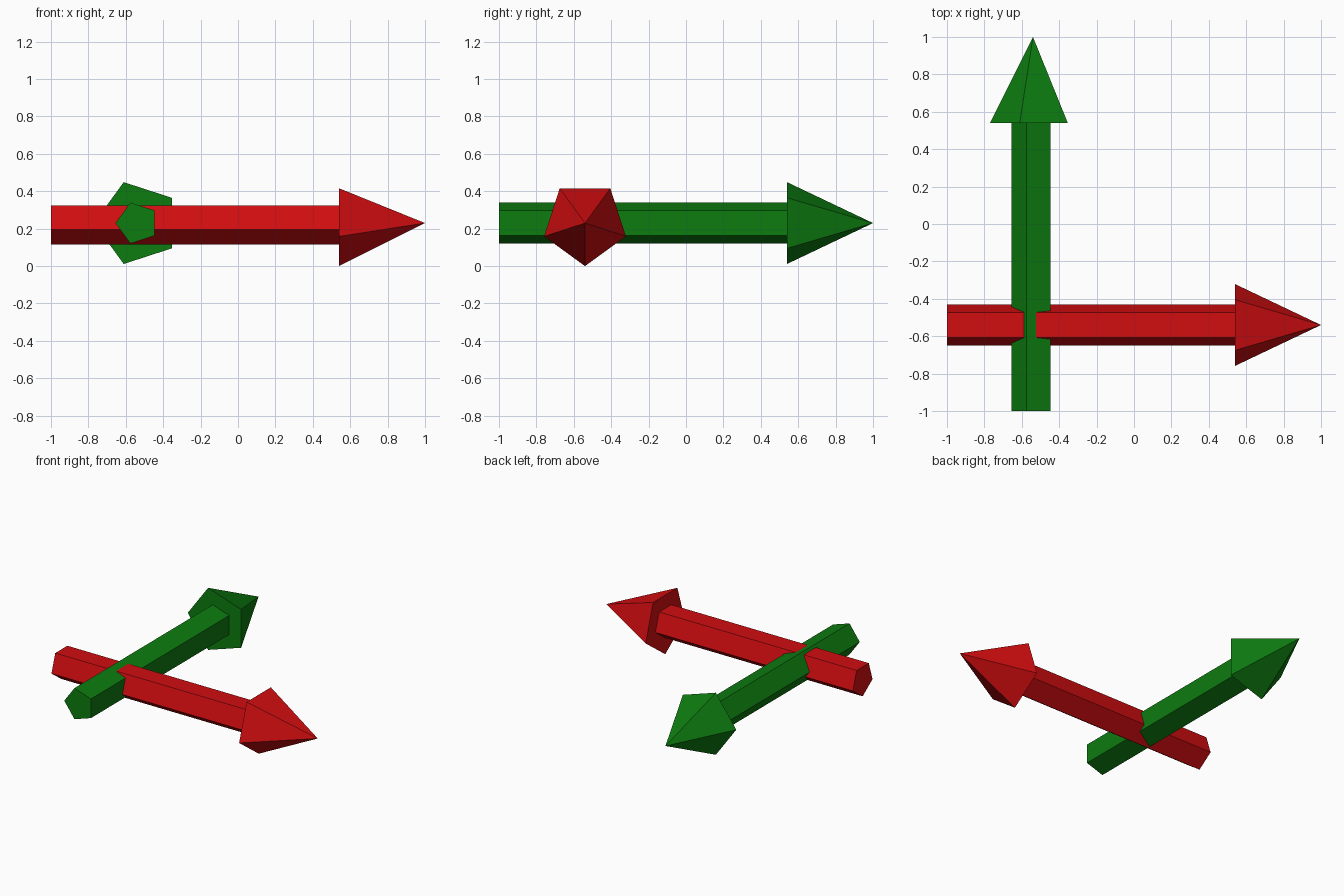
import bpy, bmesh, math
from mathutils import Vector

if "Cube" in bpy.data.objects:
    bpy.data.objects.remove(bpy.data.objects["Cube"])

SIDES = 5
CROSS = Vector((-0.54, -0.54, 0.23))   # point where both arrow axes meet
TAIL, NECK, TIP = -1.0, 0.54, 1.0      # positions along each arrow
SHAFT_R, HEAD_R = 0.115, 0.23


def make_material(name, rgb):
    mat = bpy.data.materials.new(name)
    mat.diffuse_color = (*rgb, 1.0)
    mat.use_nodes = True
    mat.node_tree.nodes["Principled BSDF"].inputs["Base Color"].default_value = mat.diffuse_color
    return mat


def ring(bm, axis, pos, radius, start):
    """Pentagon around the arrow axis (0 = x, 1 = y)."""
    verts = []
    for i in range(SIDES):
        a = start + 2 * math.pi * i / SIDES
        p = CROSS.copy()
        p[axis] = pos
        p[1 - axis] += radius * math.cos(a)
        p.z += radius * math.sin(a)
        verts.append(bm.verts.new(p))
    return verts


def finish(bm, name, mat):
    bmesh.ops.recalc_face_normals(bm, faces=bm.faces[:])
    mesh = bpy.data.meshes.new(name)
    bm.to_mesh(mesh)
    bm.free()
    mesh.materials.append(mat)
    obj = bpy.data.objects.new(name, mesh)
    bpy.context.collection.objects.link(obj)


def arrow(name, axis, start, mat):
    # Shaft: five-sided prism, closed at both ends
    bm = bmesh.new()
    a = ring(bm, axis, TAIL, SHAFT_R, start)
    b = ring(bm, axis, NECK + 0.01, SHAFT_R, start)
    bm.faces.new(a)
    bm.faces.new(b)
    for i in range(SIDES):
        j = (i + 1) % SIDES
        bm.faces.new((a[i], a[j], b[j], b[i]))
    finish(bm, name + "_shaft", mat)

    # Head: five-sided pyramid with a flat base
    bm = bmesh.new()
    base = ring(bm, axis, NECK, HEAD_R, start)
    p = CROSS.copy()
    p[axis] = TIP
    apex = bm.verts.new(p)
    bm.faces.new(base)
    for i in range(SIDES):
        bm.faces.new((base[i], base[(i + 1) % SIDES], apex))
    finish(bm, name + "_head", mat)


# Red arrow along x (corner down), green arrow along y (corner towards -x)
arrow("red_arrow", 0, -math.pi / 2, make_material("red", (0.64, 0.004, 0.005)))
arrow("green_arrow", 1, math.pi, make_material("green", (0.004, 0.2, 0.005)))
